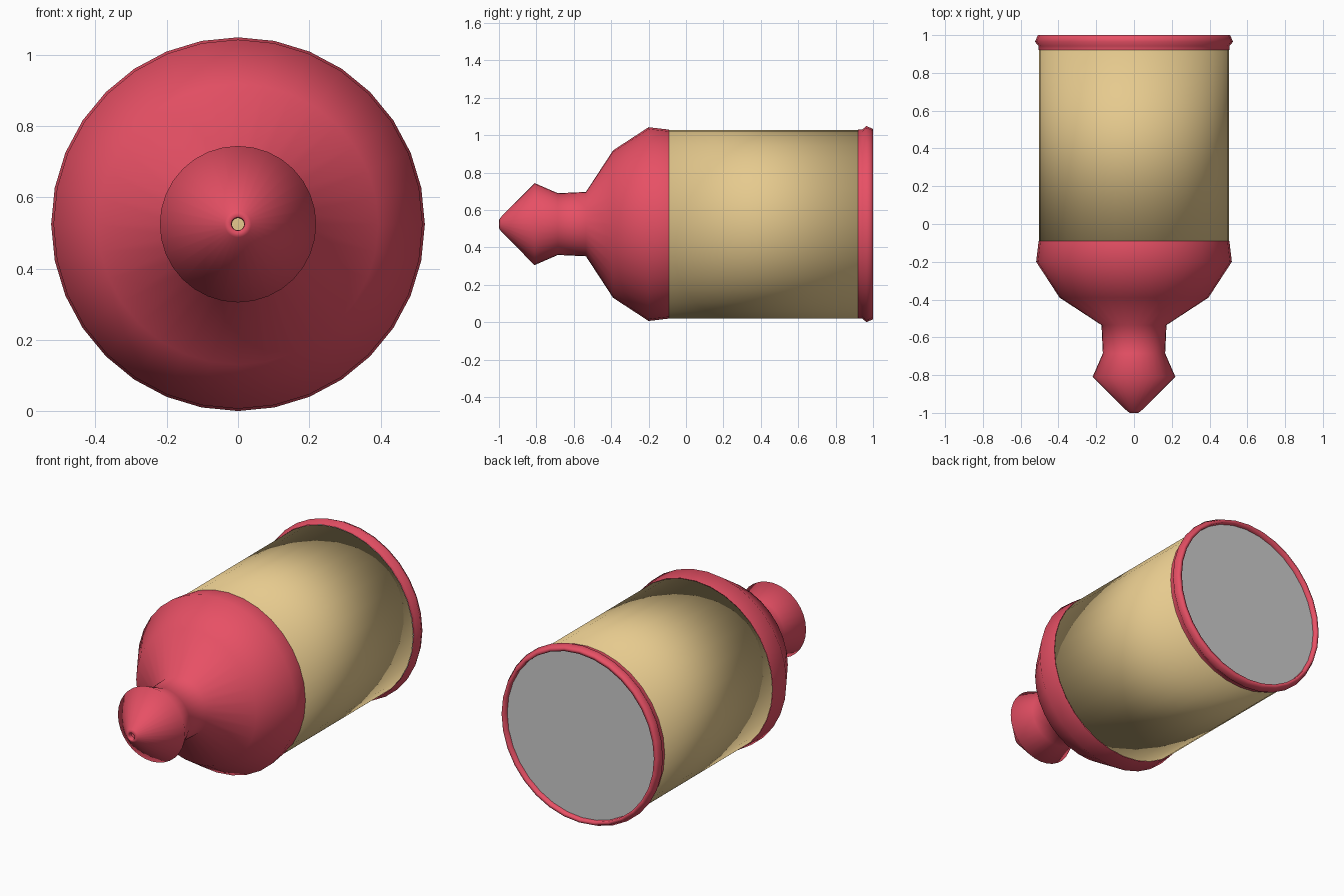
import bpy, bmesh
from math import sin, cos, pi, radians

if "Cube" in bpy.data.objects:
    bpy.data.objects.remove(bpy.data.objects["Cube"])

SIDES = 32
CENTRE_Z = 0.5245


def material(name, rgb):
    m = bpy.data.materials.new(name)
    m.diffuse_color = (*rgb, 1)
    m.use_nodes = True
    m.node_tree.nodes["Principled BSDF"].inputs["Base Color"].default_value = m.diffuse_color
    return m


def lathe(name, profile, mat=None, cap_start=False, cap_end=False, angle=80):
    """Revolve (y, radius) points, ordered front to back, around the y axis."""
    bm = bmesh.new()
    rings = [[bm.verts.new((r * sin(2 * pi * i / SIDES), y,
                            CENTRE_Z + r * cos(2 * pi * i / SIDES)))
              for i in range(SIDES)] for y, r in profile]
    for a, b in zip(rings, rings[1:]):
        for i in range(SIDES):
            j = (i + 1) % SIDES
            bm.faces.new((a[i], b[i], b[j], a[j]))
    if cap_start:
        bm.faces.new(rings[0])
    if cap_end:
        bm.faces.new(rings[-1][::-1])
    # make the widest band face away from the axis
    bm.normal_update()
    widest = max((f for f in bm.faces if len(f.verts) == 4),
                 key=lambda f: abs(f.calc_center_median().x))
    if widest.normal.x * widest.calc_center_median().x < 0:
        bmesh.ops.reverse_faces(bm, faces=bm.faces[:])
    me = bpy.data.meshes.new(name)
    bm.to_mesh(me)
    bm.free()
    ob = bpy.data.objects.new(name, me)
    bpy.context.collection.objects.link(ob)
    if mat:
        me.materials.append(mat)
    bpy.ops.object.select_all(action='DESELECT')
    ob.select_set(True)
    bpy.context.view_layer.objects.active = ob
    bpy.ops.object.shade_smooth_by_angle(angle=radians(angle))
    return ob


red = material("red", (0.80, 0.08, 0.13))
tan = material("tan", (0.79, 0.59, 0.27))

# Pointed cap with a neck, shoulder and small opening in the tip
lathe("nozzle_cap", [(-0.97, 0.017), (-0.99, 0.018), (-1.0, 0.022), (-0.99, 0.037),
                     (-0.81, 0.2195), (-0.685, 0.165), (-0.535, 0.172),
                     (-0.39, 0.394), (-0.20, 0.518), (-0.09, 0.505)], red, angle=180)

# Straight main barrel, closed at both ends, softly shaded over the ends
lathe("barrel", [(-0.09, 0.504), (0.92, 0.504)], tan, True, True, angle=180)

# Beaded rim at the back, with a shallow inner wall
lathe("back_rim", [(0.92, 0.505), (0.942, 0.505), (0.965, 0.5245),
                   (0.988, 0.514), (1.0, 0.508), (1.0, 0.490), (0.965, 0.490)], red, angle=180)

# Flat end plate, set slightly into the rim
lathe("end_plate", [(0.96, 0.492), (0.972, 0.492)], cap_end=True)
